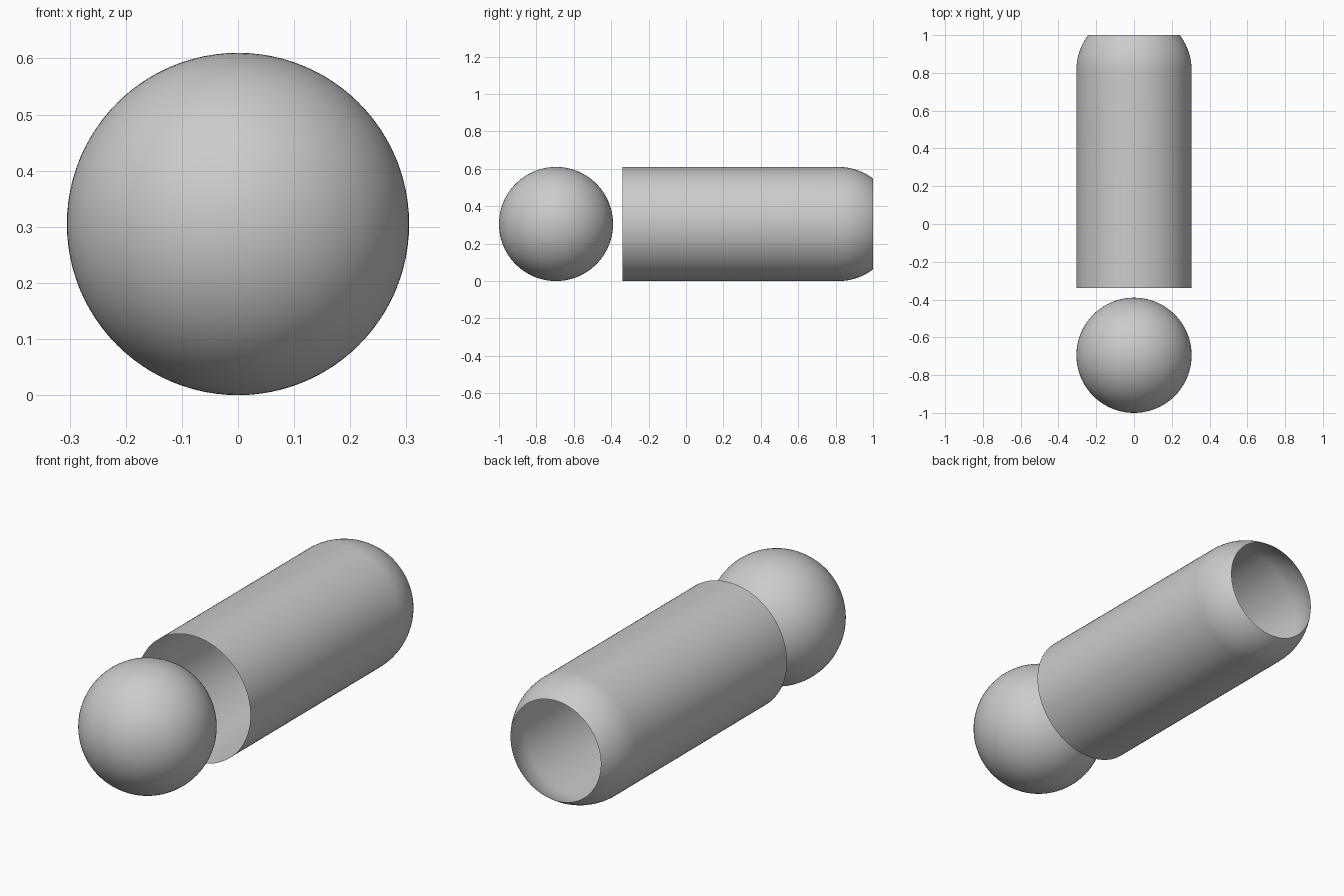
import bpy, bmesh, math

if "Cube" in bpy.data.objects:
    bpy.data.objects.remove(bpy.data.objects["Cube"])

R = 0.305            # shared radius of ball and tube
AXIS_Z = R           # both parts rest on the ground
SEG = 96


def finish(bm, name):
    bmesh.ops.recalc_face_normals(bm, faces=bm.faces[:])
    for f in bm.faces:
        f.smooth = True
    mesh = bpy.data.meshes.new(name)
    bm.to_mesh(mesh)
    bm.free()
    ob = bpy.data.objects.new(name, mesh)
    bpy.context.collection.objects.link(ob)
    return ob


# Ball at the front
bm = bmesh.new()
bmesh.ops.create_icosphere(bm, subdivisions=5, radius=R)
ball = finish(bm, "ball")
ball.location = (0, -1 + R, AXIS_Z)

# Thin open tube whose rear rounds in like a sphere, cut off flat at y = 1
SHOULDER, FRONT, BACK = 0.815, -0.34, 1.0
sweep = math.asin((BACK - SHOULDER) / R)
profile = [(R, FRONT), (R, 0.24)]
profile += [(R * math.cos(sweep * i / 10), SHOULDER + R * math.sin(sweep * i / 10))
            for i in range(11)]

bm = bmesh.new()
rings = [[bm.verts.new((r * math.cos(2 * math.pi * k / SEG), y,
                        r * math.sin(2 * math.pi * k / SEG))) for k in range(SEG)]
         for r, y in profile]
for a, b in zip(rings, rings[1:]):
    for k in range(SEG):
        n = (k + 1) % SEG
        bm.faces.new((a[k], b[k], b[n], a[n]))
tube = finish(bm, "tube")
tube.location.z = AXIS_Z
